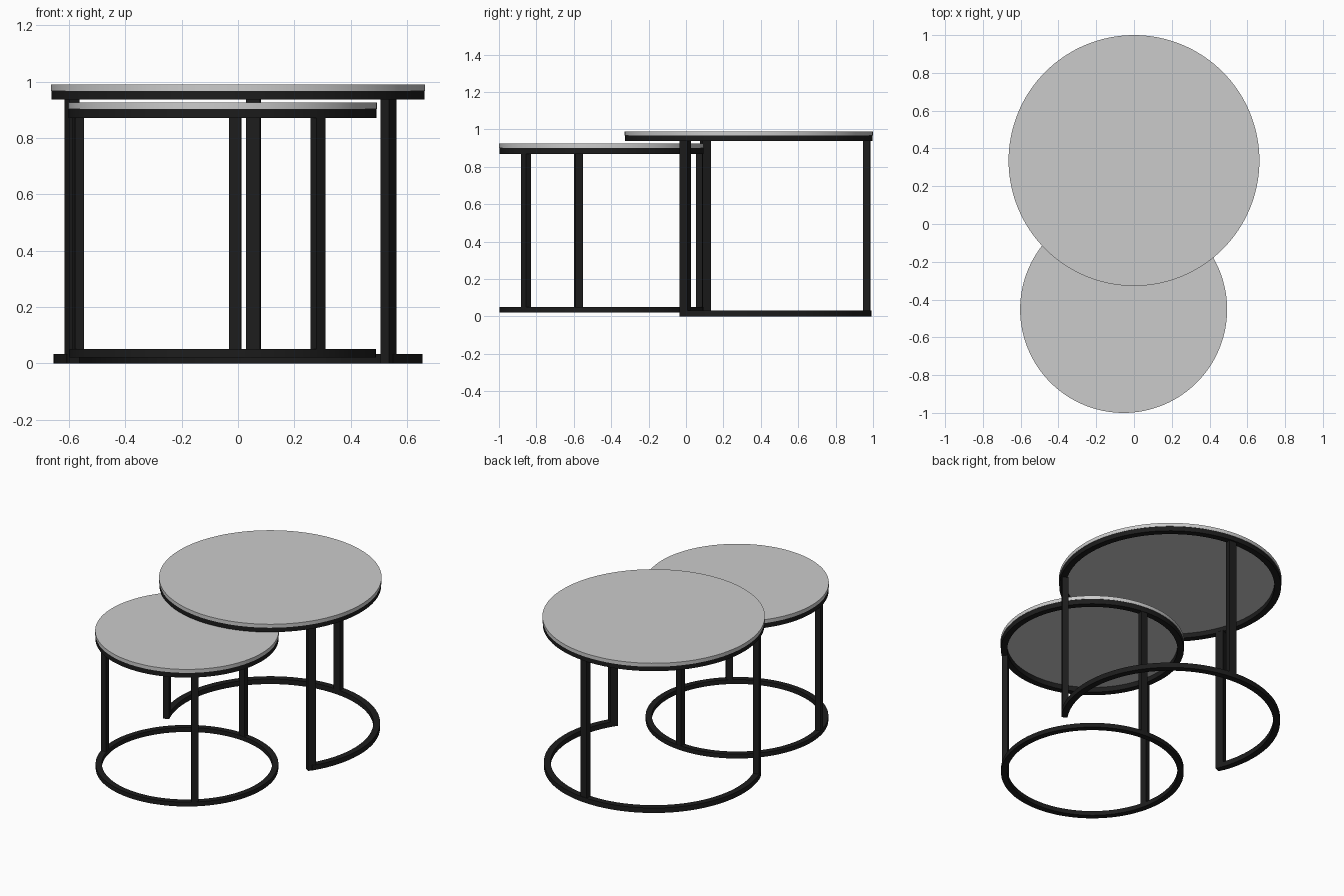
import bpy, bmesh, math

if "Cube" in bpy.data.objects:
    bpy.data.objects.remove(bpy.data.objects["Cube"])


def material(name, v):
    m = bpy.data.materials.new(name)
    m.diffuse_color = (v, v, v, 1)
    m.use_nodes = True
    m.node_tree.nodes["Principled BSDF"].inputs["Base Color"].default_value = m.diffuse_color
    return m


BLACK = material("black_metal", 0.012)
GREY = material("light_grey_top", 0.6)


def finish(name, bm, mat, loc):
    bmesh.ops.recalc_face_normals(bm, faces=bm.faces)
    me = bpy.data.meshes.new(name)
    bm.to_mesh(me)
    bm.free()
    me.materials.append(mat)
    ob = bpy.data.objects.new(name, me)
    ob.location = loc
    bpy.context.collection.objects.link(ob)
    bpy.ops.object.select_all(action='DESELECT')
    ob.select_set(True)
    bpy.context.view_layer.objects.active = ob
    bpy.ops.object.shade_smooth_by_angle(angle=math.radians(30))


def disc(name, c, r, z0, z1):
    bm = bmesh.new()
    bmesh.ops.create_cone(bm, cap_ends=True, segments=128, radius1=r, radius2=r, depth=z1 - z0)
    finish(name, bm, GREY, (c[0], c[1], (z0 + z1) / 2))


def ring(name, c, r0, r1, z0, z1, a0=0, a1=360):
    # rectangular section swept round an arc, capped when open
    bm = bmesh.new()
    closed = a1 - a0 >= 360
    n = 128 if closed else 96
    rows = []
    for i in range(n if closed else n + 1):
        a = math.radians(a0 + (a1 - a0) * i / n)
        rows.append([bm.verts.new((r * math.cos(a), r * math.sin(a), z))
                     for r, z in ((r0, z0), (r1, z0), (r1, z1), (r0, z1))])
    for i in range(n):
        p, q = rows[i], rows[(i + 1) % len(rows)]
        for k in range(4):
            j = (k + 1) % 4
            bm.faces.new((p[k], p[j], q[j], q[k]))
    if not closed:
        bm.faces.new(rows[0])
        bm.faces.new(rows[-1])
    finish(name, bm, BLACK, (c[0], c[1], 0))


def leg(name, c, r0, r1, width, z0, z1, angle):
    # flat bar turned to face the table centre
    bm = bmesh.new()
    bmesh.ops.create_cube(bm, size=1)
    bmesh.ops.scale(bm, vec=(r1 - r0, width, z1 - z0), verts=bm.verts)
    a, r = math.radians(angle), (r0 + r1) / 2
    finish(name, bm, BLACK, (c[0] + r * math.cos(a), c[1] + r * math.sin(a), (z0 + z1) / 2))
    bpy.context.object.rotation_euler.z = a


# large table: base ring is open at the front between two legs
C = (0, 0.336)
disc("large_top", C, 0.664, 0.967, 0.99)
ring("large_top_frame", C, 0.622, 0.662, 0.937, 0.967)
ring("large_base_ring", C, 0.615, 0.655, 0, 0.033, -32.5, 201.5)
for i, a in enumerate((85, -32.5, 201.5)):
    leg(f"large_leg_{i + 1}", C, 0.615, 0.652, 0.05, 0, 0.94, a)

# small table: full base ring
C = (-0.055, -0.452)
disc("small_top", C, 0.548, 0.902, 0.925)
ring("small_top_frame", C, 0.508, 0.546, 0.87, 0.902)
ring("small_base_ring", C, 0.508, 0.545, 0.021, 0.05)
for i, a in enumerate((85, -50, 193.5)):
    leg(f"small_leg_{i + 1}", C, 0.51, 0.543, 0.042, 0.022, 0.875, a)
